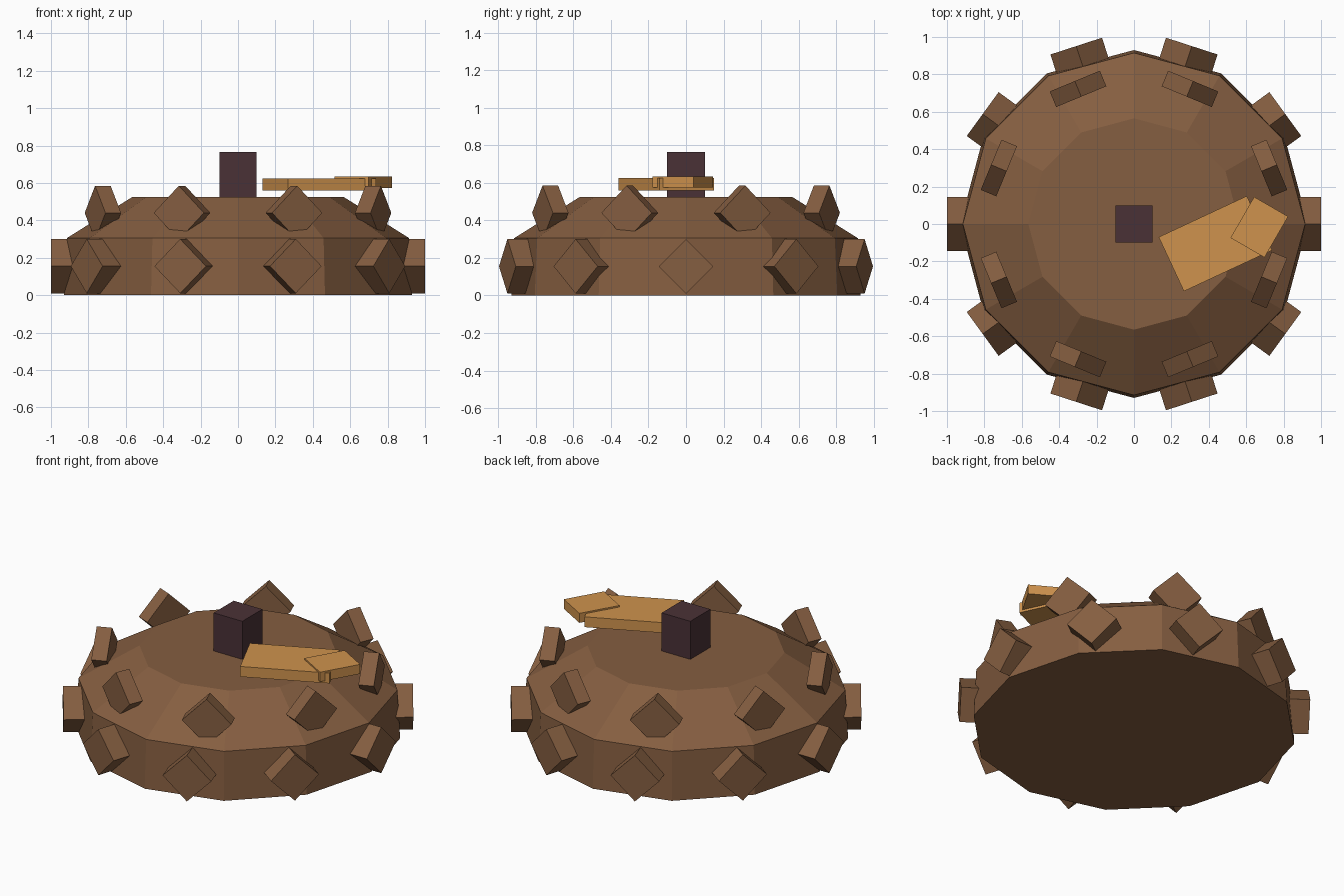
import bpy, bmesh, math
from mathutils import Matrix, Vector

old = bpy.data.objects.get("Cube")
if old:
    bpy.data.objects.remove(old)


def material(name, rgb):
    m = bpy.data.materials.new(name)
    m.use_nodes = True
    color = (*rgb, 1)
    m.diffuse_color = color
    m.node_tree.nodes["Principled BSDF"].inputs["Base Color"].default_value = color
    return m


brown = material("brown", (0.235, 0.112, 0.052))
tan = material("tan wood", (0.62, 0.29, 0.075))
dark = material("dark plum", (0.068, 0.031, 0.037))


def finish(name, bm, mat):
    bmesh.ops.recalc_face_normals(bm, faces=bm.faces)
    mesh = bpy.data.meshes.new(name)
    bm.to_mesh(mesh)
    bm.free()
    mesh.materials.append(mat)
    obj = bpy.data.objects.new(name, mesh)
    bpy.context.collection.objects.link(obj)
    return obj


def box(name, center, size, mat, rotation=Matrix()):
    bm = bmesh.new()
    bmesh.ops.create_cube(bm, size=1, matrix=Matrix.Translation(center) @ rotation
                          @ Matrix.Diagonal((*size, 1)))
    return finish(name, bm, mat)


# Twelve-sided body: nearly straight wall, sloped shoulder, flat top
SIDES = 12
bm = bmesh.new()
rings = []
for radius, z in ((0.93, 0), (0.915, 0.305), (0.565, 0.525)):
    rings.append([bm.verts.new((radius * math.cos(i * math.tau / SIDES),
                                radius * math.sin(i * math.tau / SIDES), z))
                  for i in range(SIDES)])
for low, high in zip(rings, rings[1:]):
    for i in range(SIDES):
        j = (i + 1) % SIDES
        bm.faces.new((low[i], low[j], high[j], high[i]))
bm.faces.new(rings[0])
bm.faces.new(rings[-1])
finish("body", bm, brown)


# Diamond studs, turned 45 degrees about their outward direction
def stud_ring(name, count, offset, outer, depth, z):
    for i in range(count):
        angle = offset + i * math.tau / count
        turn = Matrix.Rotation(angle, 4, 'Z')
        center = turn @ Vector((outer - depth / 2, 0, z))
        box(f"{name}_{i + 1}", center, (depth, 0.205, 0.205), brown,
            turn @ Matrix.Rotation(math.pi / 4, 4, 'X'))


stud_ring("lower_stud", 10, 0, 1.0, 0.13, 0.155)
stud_ring("upper_stud", 8, math.pi / 8, 0.827, 0.09, 0.44)

# Central post
box("post", (0, 0, 0.64), (0.2, 0.2, 0.25), dark)

# Two overlapping planks
box("long_plank", (0.435, -0.105, 0.592), (0.52, 0.32, 0.065), tan,
    Matrix.Rotation(math.radians(25), 4, 'Z'))
box("short_plank", (0.67, -0.017, 0.604), (0.21, 0.253, 0.06), tan,
    Matrix.Rotation(math.radians(-30), 4, 'Z'))
